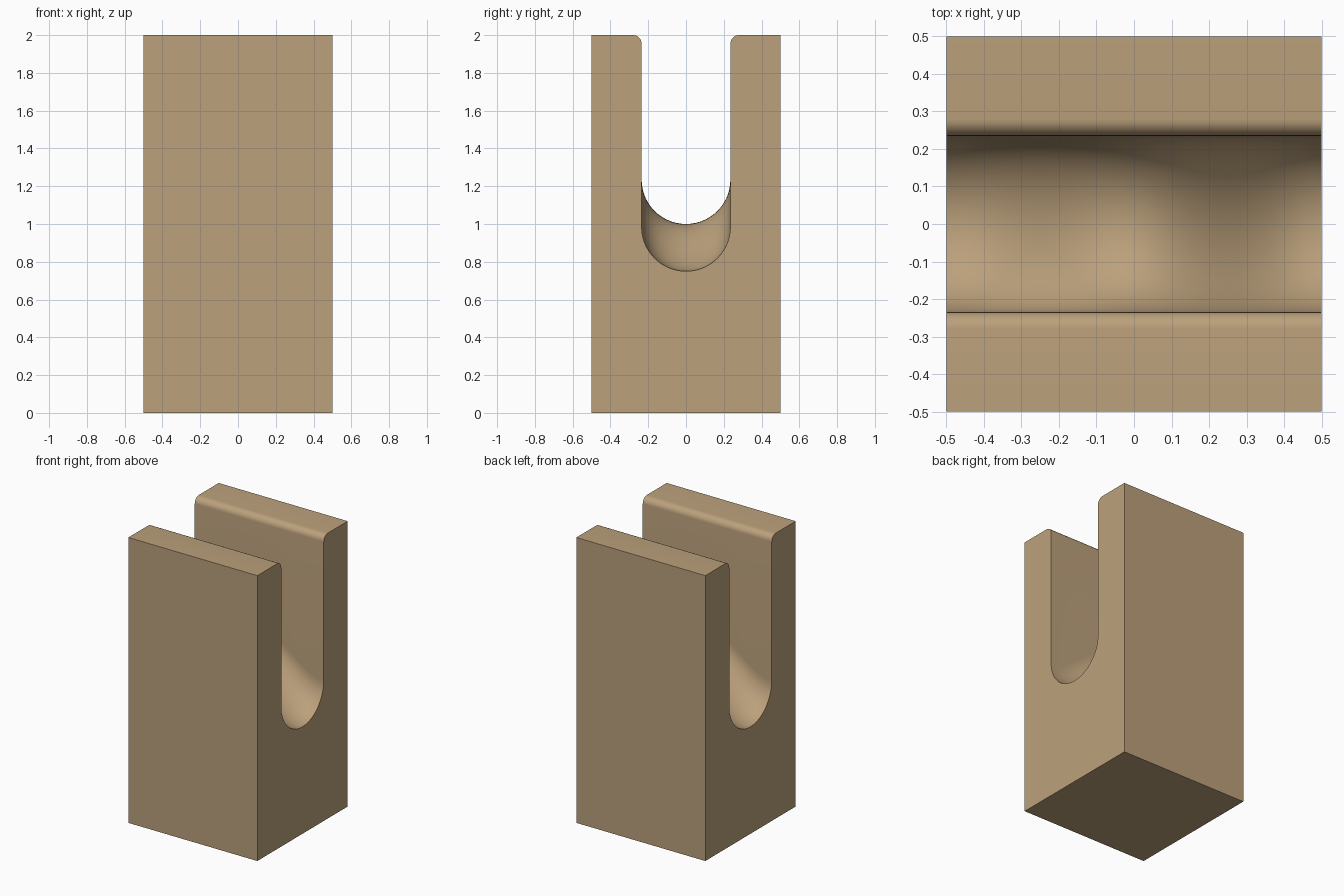
import bpy
import bmesh
from math import sin, cos, pi, radians

cube = bpy.data.objects.get("Cube")
if cube:
    bpy.data.objects.remove(cube, do_unlink=True)

HALF = 0.5        # half width and half depth of the block
TOP = 2.0
SLOT = 0.235      # half width of the slot, also its floor radius
ROUND = 0.045     # rounding of the slot's upper lips
END_FLOOR, MID_FLOOR = 0.75, 1.0
STATIONS, ARC, LIP = 32, 28, 8


def floor_height(x):
    """Slot floor swells smoothly towards the middle of the block."""
    return END_FLOOR + (MID_FLOOR - END_FLOOR) * (1 + cos(pi * x / HALF)) / 2


def section(x):
    """U-shaped outline of the block at one position along x."""
    pts = [(-HALF, 0), (-HALF, TOP)]
    lip = []
    for i in range(LIP + 1):
        a = pi / 2 * i / LIP
        lip.append((-SLOT - ROUND + ROUND * sin(a), TOP - ROUND + ROUND * cos(a)))
    pts += lip
    centre = floor_height(x) + SLOT
    for i in range(ARC + 1):
        a = pi * i / ARC
        pts.append((-SLOT * cos(a), centre - SLOT * sin(a)))
    pts += [(-y, z) for y, z in reversed(lip)]
    pts += [(HALF, TOP), (HALF, 0)]
    return [(x, y, z) for y, z in pts]


# Warm tan stone
stone = bpy.data.materials.new("warm_tan")
stone.use_nodes = True
colour = (0.50, 0.355, 0.20, 1)
stone.diffuse_color = colour
stone.node_tree.nodes["Principled BSDF"].inputs["Base Color"].default_value = colour

# Loft the sections along x and cap both ends
bm = bmesh.new()
rings = [[bm.verts.new(p) for p in section(-HALF + 2 * HALF * i / STATIONS)]
         for i in range(STATIONS + 1)]
for a, b in zip(rings, rings[1:]):
    for i in range(len(a)):
        j = (i + 1) % len(a)
        bm.faces.new((a[i], a[j], b[j], b[i]))
caps = [bm.faces.new(rings[0]), bm.faces.new(rings[-1])]
bmesh.ops.recalc_face_normals(bm, faces=bm.faces)
bmesh.ops.triangulate(bm, faces=caps)

mesh = bpy.data.meshes.new("slotted_block")
bm.to_mesh(mesh)
bm.free()
mesh.materials.append(stone)
block = bpy.data.objects.new("slotted_block", mesh)
bpy.context.collection.objects.link(block)

# Smooth slot, crisp outer edges
bpy.ops.object.select_all(action="DESELECT")
block.select_set(True)
bpy.context.view_layer.objects.active = block
bpy.ops.object.shade_smooth_by_angle(angle=radians(35))
